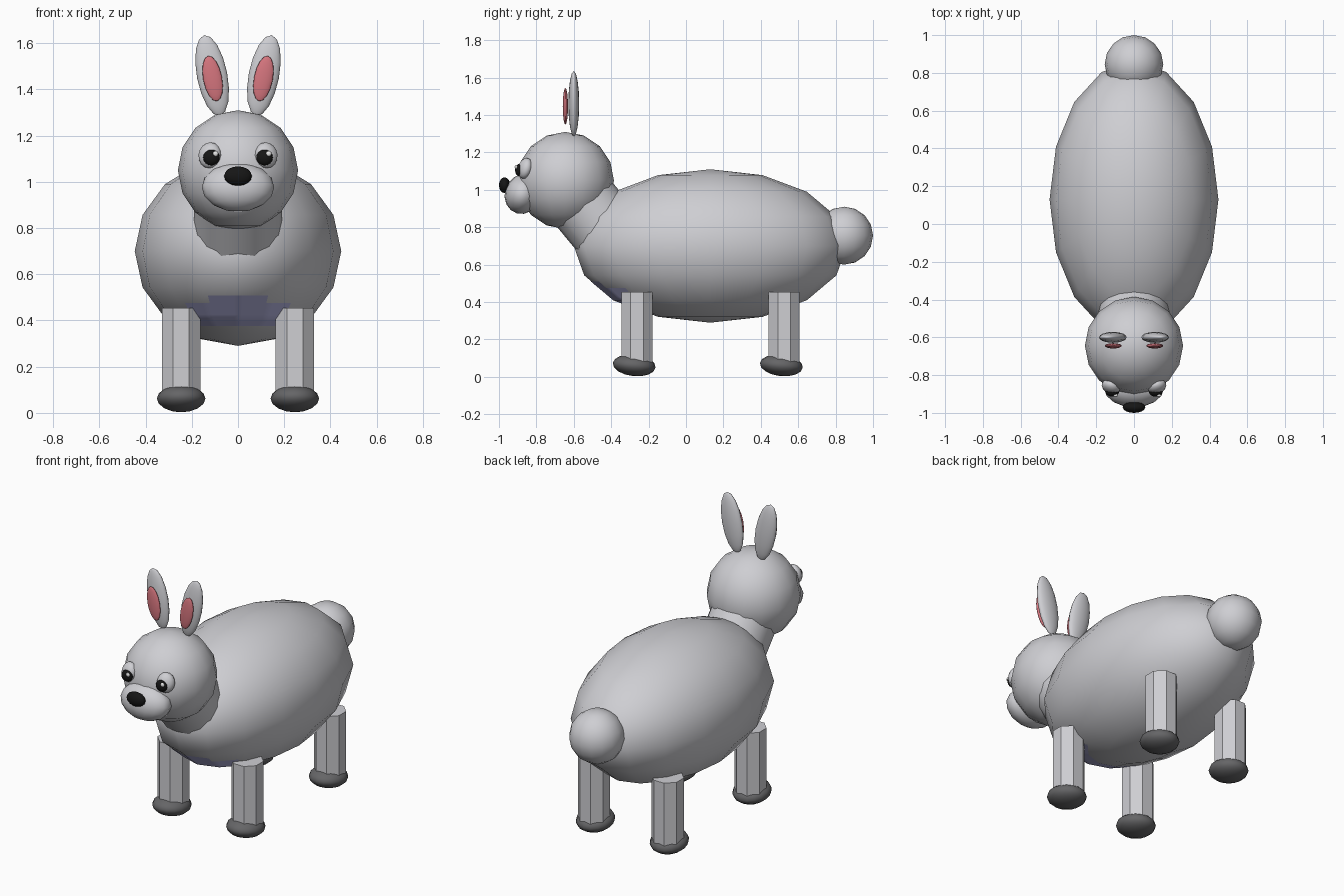
import bpy, bmesh, math
from mathutils import Matrix, Vector

if "Cube" in bpy.data.objects:
    bpy.data.objects.remove(bpy.data.objects["Cube"], do_unlink=True)


def material(name, r, g, b):
    m = bpy.data.materials.new(name)
    m.use_nodes = True
    m.diffuse_color = (r, g, b, 1)
    m.node_tree.nodes["Principled BSDF"].inputs["Base Color"].default_value = (r, g, b, 1)
    return m


FUR = material("grey_fur", 0.62, 0.62, 0.65)
HOOF = material("dark_grey", 0.13, 0.13, 0.135)
PINK = material("pink", 0.67, 0.18, 0.21)
BLACK = material("black", 0.008, 0.008, 0.008)
WHITE = material("white", 0.9, 0.9, 0.9)
BLUE = material("blue_grey", 0.48, 0.48, 0.78)


def finish(obj, name, mat):
    obj.name = name
    obj.data.materials.append(mat)
    bpy.ops.object.shade_smooth_by_angle(angle=math.radians(35))
    return obj


def ball(name, loc, size, mat, rot=(0, 0, 0)):
    bpy.ops.mesh.primitive_uv_sphere_add(segments=16, ring_count=8, location=loc,
                                         rotation=[math.radians(a) for a in rot])
    obj = bpy.context.object
    obj.scale = size
    finish(obj, name, mat)
    obj.data.shade_smooth()
    return obj


def tube(name, loc, radius, depth, sides, mat, rot=(0, 0, 0)):
    bpy.ops.mesh.primitive_cylinder_add(vertices=sides, radius=radius, depth=depth,
                                        location=loc, rotation=rot)
    return finish(bpy.context.object, name, mat)


# Body, tail, neck and head
BODY_LOC, BODY_SIZE = (0, 0.13, 0.70), (0.447, 0.73, 0.41)
ball("body", BODY_LOC, BODY_SIZE, FUR)
ball("tail", (0, 0.845, 0.755), (0.155,) * 3, FUR)
axis = Vector((0, -0.64, 0.77))
neck_rot = axis.to_track_quat("Z", "Y").to_euler()
tube("neck", Vector((0, -0.545, 0.925)) - axis * 0.13, 0.19, 0.26, 16, FUR, neck_rot)
ball("head", (0, -0.645, 1.05), (0.26,) * 3, FUR)

# Chest patch: thin shell following the facets of the body
bm = bmesh.new()
bmesh.ops.create_uvsphere(bm, u_segments=16, v_segments=8, radius=1.004)
bmesh.ops.subdivide_edges(bm, edges=bm.edges[:], cuts=7, use_grid_fill=True)
bm.transform(Matrix.Translation(BODY_LOC) @ Matrix.Diagonal((*BODY_SIZE, 1)))


def off_patch(face):
    c = face.calc_center_median()
    limit = 0.22 if c.z < 0.475 else 0.13
    return c.y > -0.2 or abs(c.x) > limit or not 0.38 < c.z < 0.505


bmesh.ops.delete(bm, geom=[f for f in bm.faces if off_patch(f)], context="FACES")
mesh = bpy.data.meshes.new("chest_patch")
bm.to_mesh(mesh)
bm.free()
mesh.materials.append(BLUE)
mesh.shade_smooth()
bpy.context.collection.objects.link(bpy.data.objects.new("chest_patch", mesh))

# Muzzle and nose
ball("muzzle", (0, -0.875, 0.977), (0.157, 0.095, 0.107), FUR, (-15, 0, 0))
ball("nose", (0, -0.97, 1.025), (0.06, 0.03, 0.042), BLACK)

for side, s in (("left", 1), ("right", -1)):
    # Eyes
    ball(side + "_eye", (s * 0.122, -0.86, 1.115), (0.051, 0.036, 0.057), FUR, (-15, 0, s * 20))
    ball(side + "_pupil", (s * 0.115, -0.89, 1.105), (0.036, 0.024, 0.034), BLACK)
    ball(side + "_eye_glint", (s * 0.115 + 0.018, -0.908, 1.122), (0.012, 0.008, 0.012), WHITE)

    # Ears
    ball(side + "_ear", (s * 0.112, -0.60, 1.46), (0.066, 0.029, 0.178), FUR, (0, s * 11, 0))
    ball(side + "_inner_ear", (s * 0.11, -0.645, 1.447), (0.041, 0.014, 0.1), PINK, (0, s * 11, 0))

    # Legs and feet
    for end, leg_y, foot_y in (("front", -0.262, -0.277), ("back", 0.525, 0.51)):
        tube(f"{side}_{end}_leg", (s * 0.246, leg_y, 0.265), 0.09, 0.38, 8, FUR,
             (0, 0, math.pi / 8))
        ball(f"{side}_{end}_foot", (s * 0.246, foot_y, 0.062), (0.105, 0.115, 0.058), HOOF,
             (-6, 0, 0))
